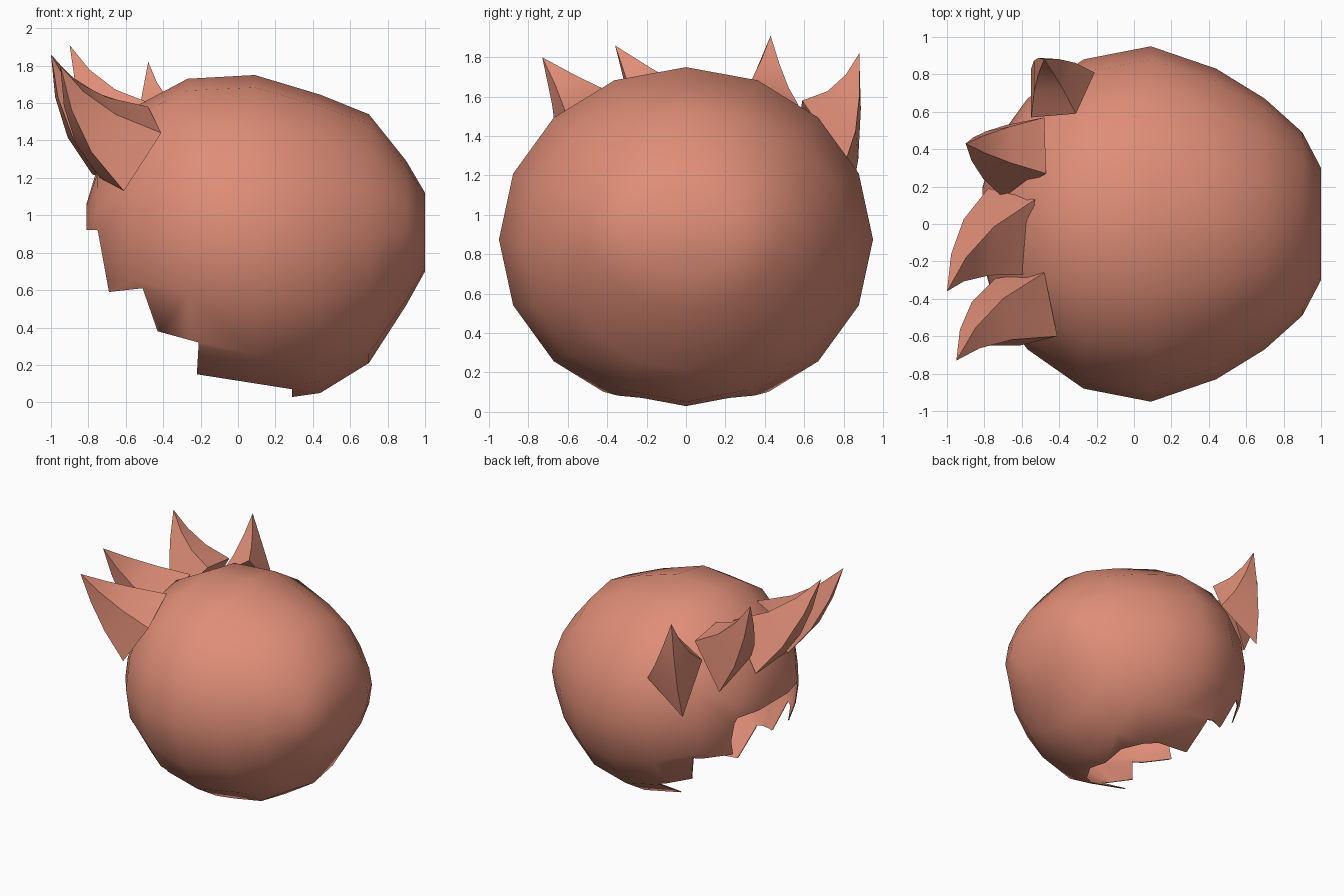
import bpy, bmesh, math
from mathutils import Vector

if "Cube" in bpy.data.objects:
    bpy.data.objects.remove(bpy.data.objects["Cube"])

coral = bpy.data.materials.new("coral")
coral.diffuse_color = (0.74, 0.27, 0.185, 1)
coral.use_nodes = True
coral.node_tree.nodes["Principled BSDF"].inputs["Base Color"].default_value = coral.diffuse_color


def finish(name, bm):
    bmesh.ops.recalc_face_normals(bm, faces=bm.faces)
    me = bpy.data.meshes.new(name)
    bm.to_mesh(me)
    bm.free()
    ob = bpy.data.objects.new(name, me)
    bpy.context.collection.objects.link(ob)
    me.materials.append(coral)
    return ob


def smooth(ob, angle):
    bpy.ops.object.select_all(action='DESELECT')
    ob.select_set(True)
    bpy.context.view_layer.objects.active = ob
    bpy.ops.object.shade_smooth_by_angle(angle=math.radians(angle))


# Rounded shell: 16-sided rings along x (x, half width, bottom, top)
rings = [(1.0, .30, .70, 1.12), (.90, .49, .52, 1.29), (.70, .67, .21, 1.54),
         (.44, .83, .05, 1.645), (.09, .95, 0, 1.75), (-.27, .88, .07, 1.73),
         (-.57, .67, .25, 1.57), (-.75, .42, .50, 1.26), (-.81, .20, .74, 1.06)]
bm = bmesh.new()
loops = []
for x, w, lo, hi in rings:
    loops.append([bm.verts.new((x, w * math.sin(a), (lo + hi) / 2 + (hi - lo) / 2 * math.cos(a)))
                  for a in (i * math.tau / 16 for i in range(16))])
for a, b in zip(loops, loops[1:]):
    for i in range(16):
        j = (i + 1) % 16
        bm.faces.new((a[i], a[j], b[j], b[i]))
bm.faces.new(loops[0])
bm.faces.new(loops[-1][::-1])
shell = finish("shell", bm)

# Jagged opening, cut sideways through the lower left
outline = [(-1.3, .93), (-.75, .92), (-.69, .59), (-.51, .61), (-.43, .38),
           (-.21, .32), (-.22, .15), (.29, .07), (.29, -.3), (-1.3, -.3)]
bm = bmesh.new()
face = bm.faces.new([bm.verts.new((x, -1.5, z)) for x, z in outline])
ext = bmesh.ops.extrude_face_region(bm, geom=[face])
bmesh.ops.translate(bm, vec=(0, 3, 0),
                    verts=[g for g in ext["geom"] if isinstance(g, bmesh.types.BMVert)])
cutter = finish("opening_cutter", bm)
cutter.hide_render = True

bpy.context.view_layer.objects.active = shell
sol = shell.modifiers.new("thickness", 'SOLIDIFY')
sol.thickness = 0.008
cut = shell.modifiers.new("opening", 'BOOLEAN')
cut.operation = 'DIFFERENCE'
cut.solver = 'EXACT'
cut.object = cutter
for m in ("thickness", "opening"):
    bpy.ops.object.modifier_apply(modifier=m)
bpy.data.objects.remove(cutter)
smooth(shell, 40)


# Curved four-sided spikes: tip, base corners, outward bend
def spike(name, tip, corners, bend):
    bm = bmesh.new()
    t, bend = Vector(tip), Vector(bend)
    cs = [Vector(c) for c in corners]
    base = [bm.verts.new(c) for c in cs]
    mid1 = [bm.verts.new(c.lerp(t, .35) + bend * .9) for c in cs]
    mid2 = [bm.verts.new(c.lerp(t, .68) + bend * .8) for c in cs]
    top = bm.verts.new(t)
    for i in range(4):
        j = (i + 1) % 4
        bm.faces.new((base[i], base[j], mid1[j], mid1[i]))
        bm.faces.new((mid1[i], mid1[j], mid2[j], mid2[i]))
        bm.faces.new((mid2[i], mid2[j], top))
    bm.faces.new(base)
    smooth(finish(name, bm), 25)


spike("spike_front", (-.95, -.73, 1.80),
      [(-.48, -.26, 1.58), (-.41, -.60, 1.44), (-.61, -.65, 1.13), (-.74, -.29, 1.20)],
      (-.06, .03, -.03))
spike("spike_mid_front", (-1.0, -.36, 1.86),
      [(-.53, .13, 1.58), (-.57, -.27, 1.45), (-.73, -.25, 1.20), (-.78, .19, 1.22)],
      (-.06, .03, -.03))
spike("spike_mid_back", (-.90, .43, 1.91),
      [(-.48, .57, 1.56), (-.47, .27, 1.60), (-.70, .14, 1.32), (-.68, .53, 1.17)],
      (-.04, 0, -.04))
spike("spike_back", (-.48, .88, 1.82),
      [(-.21, .81, 1.27), (-.31, .59, 1.58), (-.55, .57, 1.42), (-.55, .83, 1.04)],
      (-.01, .03, -.04))
